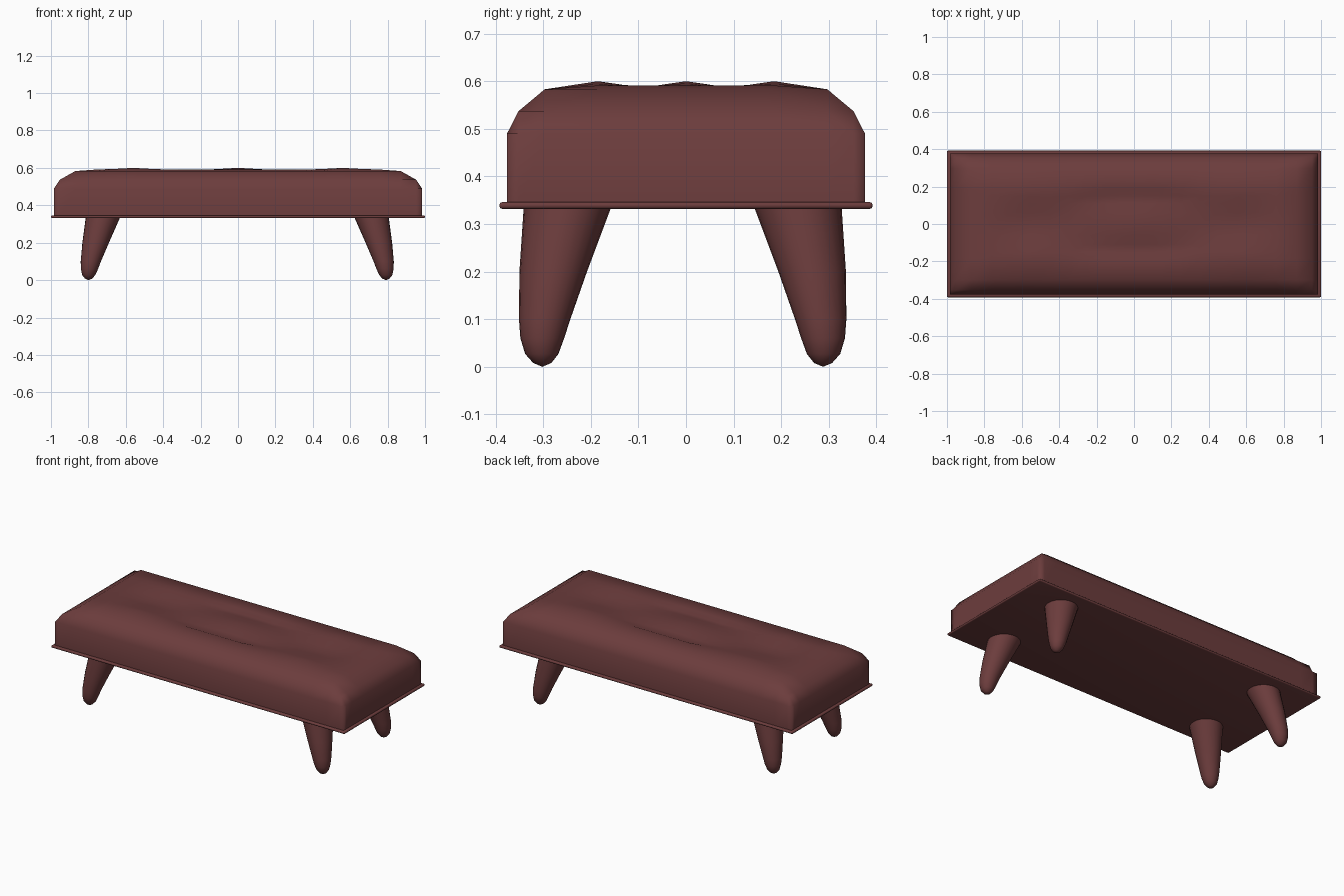
import bpy, bmesh, math

if "Cube" in bpy.data.objects:
    bpy.data.objects.remove(bpy.data.objects["Cube"])

mat = bpy.data.materials.new("oxblood_leather")
mat.diffuse_color = (0.15, 0.046, 0.046, 1)
mat.use_nodes = True
mat.node_tree.nodes["Principled BSDF"].inputs["Base Color"].default_value = mat.diffuse_color


def finish(name, bm):
    bmesh.ops.recalc_face_normals(bm, faces=bm.faces)
    me = bpy.data.meshes.new(name)
    bm.to_mesh(me)
    bm.free()
    ob = bpy.data.objects.new(name, me)
    bpy.context.collection.objects.link(ob)
    me.materials.append(mat)
    for p in me.polygons:
        p.use_smooth = True
    return ob


# base board: thin slab with rounded edges
bm = bmesh.new()
bmesh.ops.create_cube(bm, size=1)
for v in bm.verts:
    v.co = (v.co.x * 2, v.co.y * 0.784, 0.339 + v.co.z * 0.014)
bmesh.ops.bevel(bm, geom=bm.edges[:], offset=0.006, segments=3,
                profile=0.5, affect='EDGES')
base = finish("base_board", bm)
bpy.context.view_layer.objects.active = base
base.select_set(True)
bpy.ops.object.shade_smooth_by_angle(angle=math.radians(40))

# cushion: rolled edge, shallow sunken top with five soft peaks
half_x = [0, 0.075, 0.15, 0.25, 0.35, 0.45, 0.56, 0.65, 0.76, 0.87, 0.952, 0.984]
half_y = [0, 0.06, 0.11, 0.15, 0.185, 0.297, 0.352, 0.376]
roll = [0.49, 0.537, 0.583]
peaks = [(0, 0)] + [(sx * 0.56, sy * 0.185) for sx in (-1, 1) for sy in (-1, 1)]


def mirrored(vals):
    return [-v for v in reversed(vals[1:])] + vals


def height(i, j, x, y, nx, ny):
    k = min(i, nx - 1 - i, j, ny - 1 - j)
    if k < 3:
        return roll[k]
    inner = abs(y) < 0.18 and abs(x) < 0.7
    z = 0.574 if inner else 0.591
    for px, py in peaks:
        d = math.hypot((x - px) / 0.28, (y - py) / 0.11)
        z = max(z, 0.600 - 0.016 * d)
    return z


xs, ys = mirrored(half_x), mirrored(half_y)
nx, ny = len(xs), len(ys)
bm = bmesh.new()
g = [[bm.verts.new((x, y, height(i, j, x, y, nx, ny)))
      for j, y in enumerate(ys)] for i, x in enumerate(xs)]
for i in range(nx - 1):
    for j in range(ny - 1):
        bm.faces.new((g[i][j], g[i + 1][j], g[i + 1][j + 1], g[i][j + 1]))
# straight side walls
rim = [e for e in bm.edges if e.is_boundary]
ext = bmesh.ops.extrude_edge_only(bm, edges=rim)
for v in ext["geom"]:
    if isinstance(v, bmesh.types.BMVert):
        v.co.z = 0.34
finish("cushion", bm)

# legs: round, tapered and splayed, (z, x centre, y centre, radius)
profile = [(0.336, 0.718, 0.242, 0.092), (0.20, 0.757, 0.272, 0.071),
           (0.10, 0.783, 0.290, 0.054), (0.06, 0.790, 0.295, 0.046),
           (0.027, 0.794, 0.296, 0.035), (0.008, 0.795, 0.295, 0.019)]


def leg(name, sx, sy, n=24):
    ox, oy = -0.004, -0.007
    bm = bmesh.new()
    rings = []
    for z, cx, cy, r in profile:
        rings.append([bm.verts.new((sx * cx + ox + r * math.cos(2 * math.pi * a / n),
                                    sy * cy + oy + r * math.sin(2 * math.pi * a / n), z))
                      for a in range(n)])
    for a, b in zip(rings, rings[1:]):
        for k in range(n):
            m = (k + 1) % n
            bm.faces.new((a[k], a[m], b[m], b[k]))
    tip = bm.verts.new((sx * 0.795 + ox, sy * 0.295 + oy, 0))
    for k in range(n):
        bm.faces.new((rings[-1][k], rings[-1][(k + 1) % n], tip))
    finish(name, bm)


for sx, side in ((-1, "left"), (1, "right")):
    for sy, end in ((-1, "front"), (1, "back")):
        leg(f"{end}_{side}_leg", sx, sy)
